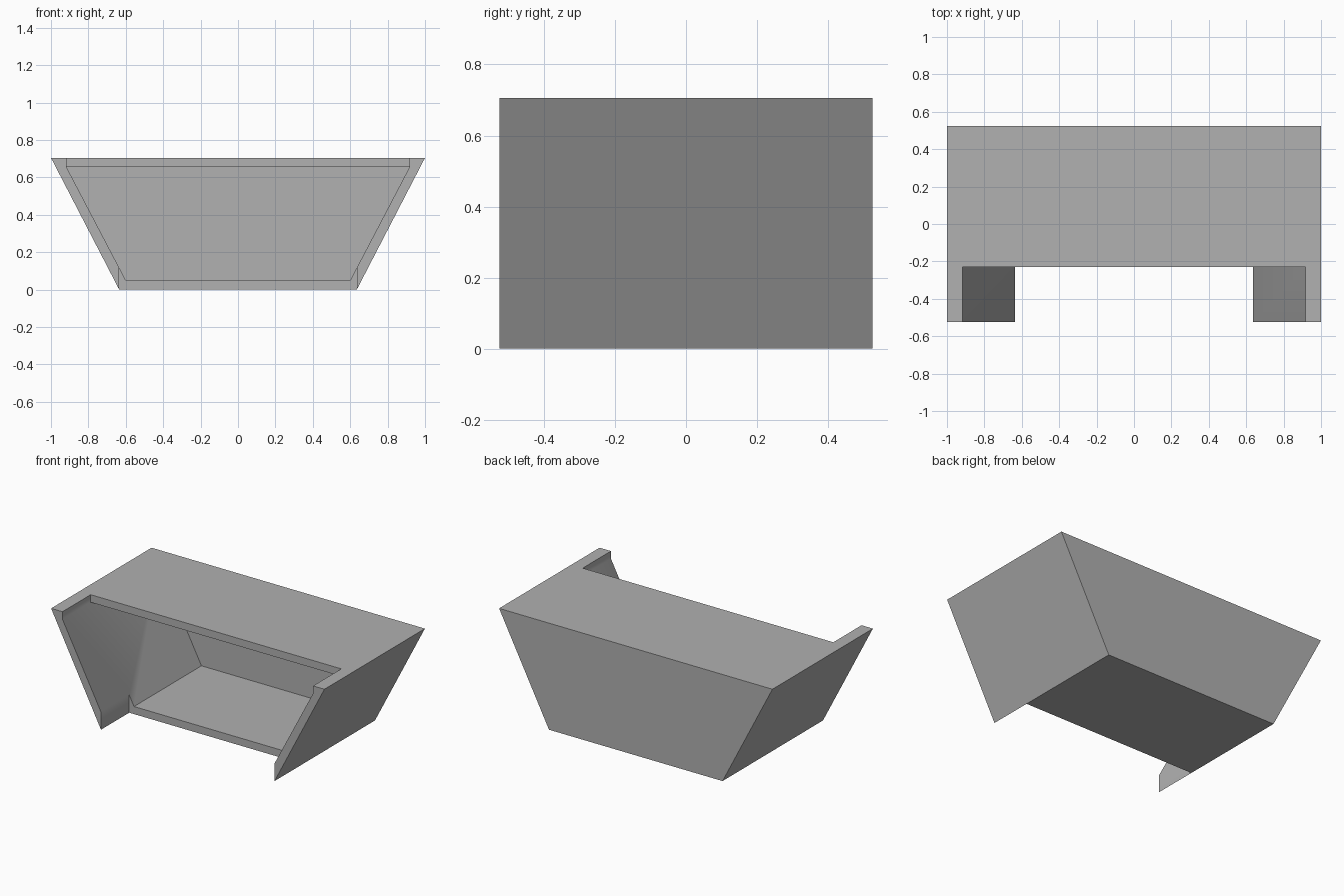
import bpy
import bmesh
import math

cube = bpy.data.objects.get("Cube")
if cube:
    bpy.data.objects.remove(cube, do_unlink=True)

HEIGHT, HALF_DEPTH = 0.705, 0.525
WALL = 0.05
LIP_Y = -0.23          # front edge of the lid and the floor

grey = bpy.data.materials.new("mid grey")
grey.use_nodes = True
colour = (0.44, 0.44, 0.44, 1)
grey.diffuse_color = colour
grey.node_tree.nodes["Principled BSDF"].inputs["Base Color"].default_value = colour


def prism(name, half_profile, y0, y1):
    """Mirror a right-hand (x, z) profile, listed upwards, and extrude it along y."""
    outline = half_profile + [(-x, z) for x, z in reversed(half_profile)]
    bm = bmesh.new()
    face = bm.faces.new([bm.verts.new((x, y0, z)) for x, z in outline])
    new = bmesh.ops.extrude_face_region(bm, geom=[face])["geom"]
    verts = [v for v in new if isinstance(v, bmesh.types.BMVert)]
    bmesh.ops.translate(bm, verts=verts, vec=(0, y1 - y0, 0))
    bmesh.ops.recalc_face_normals(bm, faces=bm.faces)
    mesh = bpy.data.meshes.new(name)
    bm.to_mesh(mesh)
    bm.free()
    mesh.materials.append(grey)
    obj = bpy.data.objects.new(name, mesh)
    bpy.context.collection.objects.link(obj)
    return obj


# Tapered outer body
body = prism("tapered_bin", [(0.635, 0), (1, HEIGHT)], -HALF_DEPTH, HALF_DEPTH)

# Open-fronted cavity, then the notch that sets lid and floor back from the sides
cutters = [
    prism("cavity_cutter", [(0.6, WALL), (0.917, HEIGHT - WALL)],
          -0.7, HALF_DEPTH - WALL),
    prism("notch_cutter", [(0.635, -0.1), (0.635, 0.117),
                           (0.917, HEIGHT - WALL), (0.917, 0.8)], -0.8, LIP_Y),
]

bpy.ops.object.select_all(action='DESELECT')
bpy.context.view_layer.objects.active = body
body.select_set(True)
for cutter in cutters:
    cutter.hide_render = True
    mod = body.modifiers.new(cutter.name, 'BOOLEAN')
    mod.operation = 'DIFFERENCE'
    mod.solver = 'EXACT'
    mod.object = cutter
    bpy.ops.object.modifier_apply(modifier=mod.name)
    bpy.data.objects.remove(cutter, do_unlink=True)

# Soft blend across the shallow bends, sharp elsewhere
bpy.ops.object.shade_smooth_by_angle(angle=math.radians(30))
